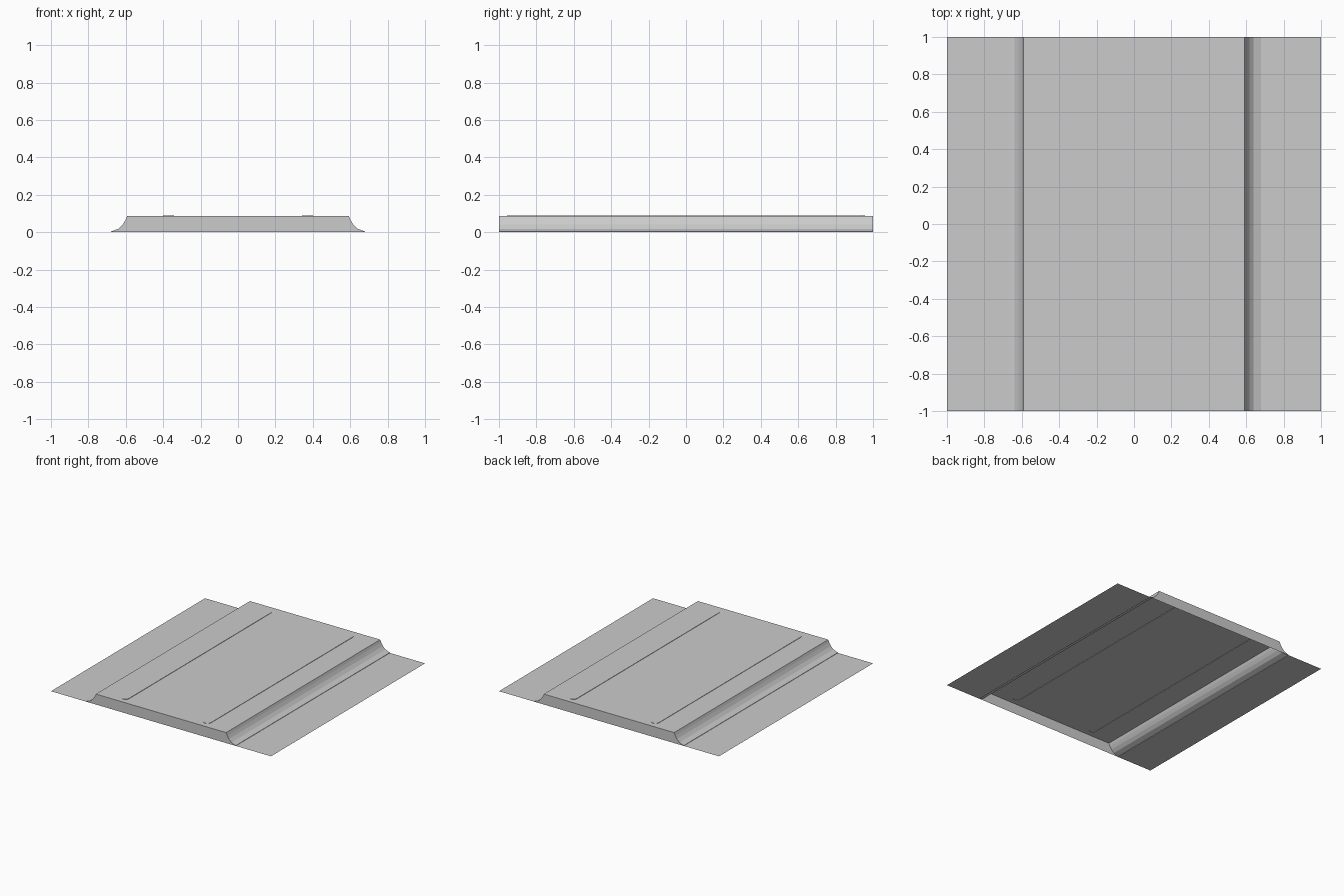
import bpy, bmesh, math

if "Cube" in bpy.data.objects:
    bpy.data.objects.remove(bpy.data.objects["Cube"])

H = 0.086          # height of the raised deck
RIB = 0.003        # height of the strips above the deck
# right half of the cross-section, from deck edge to the outer edge of the flat sheet
PROFILE = [(0.592, H), (0.602, 0.064), (0.617, 0.040), (0.640, 0.018), (0.680, 0.003)]
SHEET = [(0.680, 0.0), (1.0, 0.0)]


def finish(bm, name):
    bmesh.ops.remove_doubles(bm, verts=bm.verts, dist=1e-5)
    mesh = bpy.data.meshes.new(name)
    bm.to_mesh(mesh)
    bm.free()
    obj = bpy.data.objects.new(name, mesh)
    bpy.context.collection.objects.link(obj)
    return obj


def side_surface(name, profile, side):
    """Run an open profile along y."""
    bm = bmesh.new()
    rows = [[bm.verts.new((side * x, y, z)) for x, z in profile] for y in (-1, 1)]
    for i in range(len(profile) - 1):
        quad = [rows[0][i], rows[0][i + 1], rows[1][i + 1], rows[1][i]]
        bm.faces.new(quad if side > 0 else quad[::-1])
    return finish(bm, name)


def stadium(cx, r=0.03, length=0.957, n=8):
    """Outline of a long strip with round ends."""
    pts = []
    for s in (0, 1):
        for i in range(n + 1):
            a = math.pi * (s + i / n)
            yc = (length - r) * (1 - 2 * s)
            pts.append((cx + r * math.cos(a), yc + r * math.sin(a)))
    return pts


def ring(bm, pts, z):
    verts = [bm.verts.new((x, y, z)) for x, y in pts]
    edges = [bm.edges.new((verts[i - 1], verts[i])) for i in range(len(verts))]
    return verts, edges


# curved flanks and flat side sheets
for label, side in (("right", 1), ("left", -1)):
    side_surface(label + "_flank", PROFILE + SHEET[:1], side)
    side_surface(label + "_sheet", SHEET, side)

# end walls closing the hollow deck
for label, y in (("front", -1), ("back", 1)):
    bm = bmesh.new()
    half = PROFILE + SHEET[:1]
    outline = [(-x, z) for x, z in half[::-1]] + half
    upper = [bm.verts.new((x, y, z)) for x, z in outline]
    bm.faces.new(upper if y > 0 else upper[::-1])
    finish(bm, label + "_end_wall")

# deck top with openings for the strips
bm = bmesh.new()
e = PROFILE[0][0]
edges = ring(bm, [(-e, -1), (e, -1), (e, 1), (-e, 1)], H)[1]
for cx in (-0.372, 0.372):
    edges += ring(bm, stadium(cx), H)[1]
bmesh.ops.triangle_fill(bm, edges=edges, use_beauty=True, normal=(0, 0, 1))
finish(bm, "deck_top")

# slightly raised strips
for label, cx in (("left", -0.372), ("right", 0.372)):
    bm = bmesh.new()
    low = ring(bm, stadium(cx), H)[0]
    high = ring(bm, stadium(cx), H + RIB)[0]
    for i in range(len(low)):
        bm.faces.new((low[i - 1], low[i], high[i], high[i - 1]))
    bm.faces.new(high)
    finish(bm, label + "_raised_strip")
